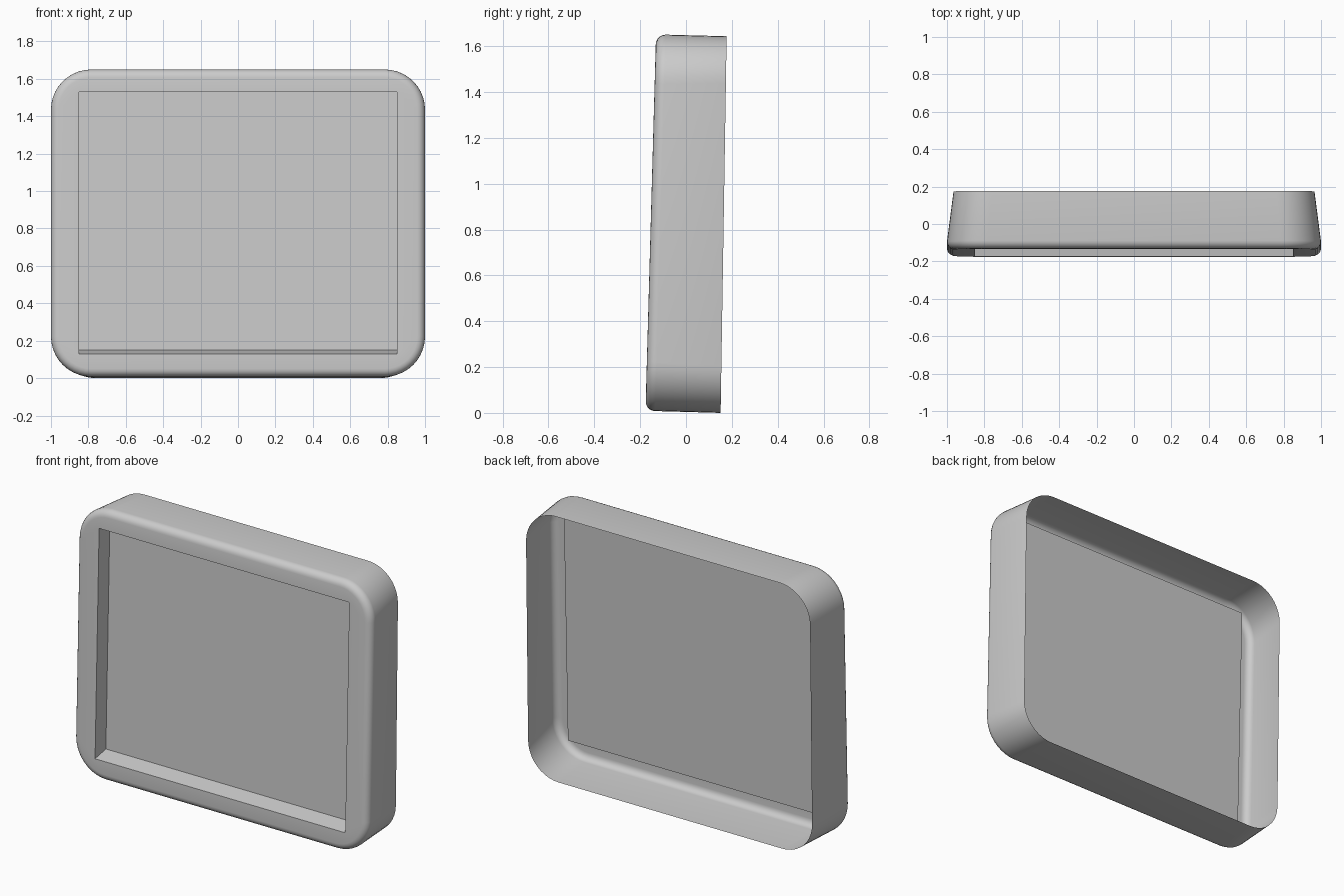
import bpy, bmesh, math

if "Cube" in bpy.data.objects:
    bpy.data.objects.remove(bpy.data.objects["Cube"])

CORNER_SEGS = 10
FILLET_SEGS = 5
FILLET = 0.042


def front_y(z):
    """Leaning front plane."""
    return -0.177 + 0.028 * z


def back_y(z):
    """Slightly leaning rear rim plane."""
    return 0.151 + 0.016 * z


def ring(bm, hx, z0, z1, r, y_of_z, depth=0.0, lift=0.0):
    """Rounded rectangle loop lying on a leaning plane."""
    verts = []
    corners = [(1, 1), (-1, 1), (-1, -1), (1, -1)]
    for i, (sx, sz) in enumerate(corners):
        cx = sx * (hx - r)
        cz = (z1 - r) if sz > 0 else (z0 + r)
        for k in range(CORNER_SEGS + 1):
            a = math.pi / 2 * (i + k / CORNER_SEGS)
            x, z = cx + r * math.cos(a), cz + r * math.sin(a)
            verts.append(bm.verts.new((x, y_of_z(z) + depth, z + lift)))
    return verts


def skin(bm, rings):
    for a, b in zip(rings, rings[1:]):
        n = len(a)
        for i in range(n):
            j = (i + 1) % n
            bm.faces.new((a[i], a[j], b[j], b[i]))


def finish(bm, name):
    bmesh.ops.remove_doubles(bm, verts=bm.verts, dist=1e-5)
    mesh = bpy.data.meshes.new(name)
    bm.to_mesh(mesh)
    bm.free()
    ob = bpy.data.objects.new(name, mesh)
    bpy.context.collection.objects.link(ob)
    bpy.ops.object.select_all(action='DESELECT')
    ob.select_set(True)
    bpy.context.view_layer.objects.active = ob
    bpy.ops.object.shade_smooth_by_angle(angle=math.radians(35))
    return ob


# Open-backed casing: screen recess, bezel, rounded front edge, tapered walls
bm = bmesh.new()
HX, Z0, Z1, R = 1.0, 0.008, 1.65, 0.215
opening = (0.85, 0.13, 1.53, 0.0, front_y)
rings = [ring(bm, *opening, depth=0.105, lift=0.02), ring(bm, *opening)]
for k in range(FILLET_SEGS + 1):
    t = math.pi / 2 * k / FILLET_SEGS
    inset = FILLET * (1 - math.sin(t))
    rings.append(ring(bm, HX - inset, Z0 + inset, Z1 - inset, R - inset,
                      front_y, depth=FILLET * (1 - math.cos(t))))
rings.append(ring(bm, 0.965, 0.0, 1.643, 0.205, back_y))
skin(bm, rings)
finish(bm, "casing")

# Screen panel closing the recess
bm = bmesh.new()
x, z0, z1 = 0.85, 0.13, 1.53
bm.faces.new([bm.verts.new((px, front_y(z) + 0.105, z + 0.02))
              for px, z in ((-x, z0), (x, z0), (x, z1), (-x, z1))])
finish(bm, "screen")
